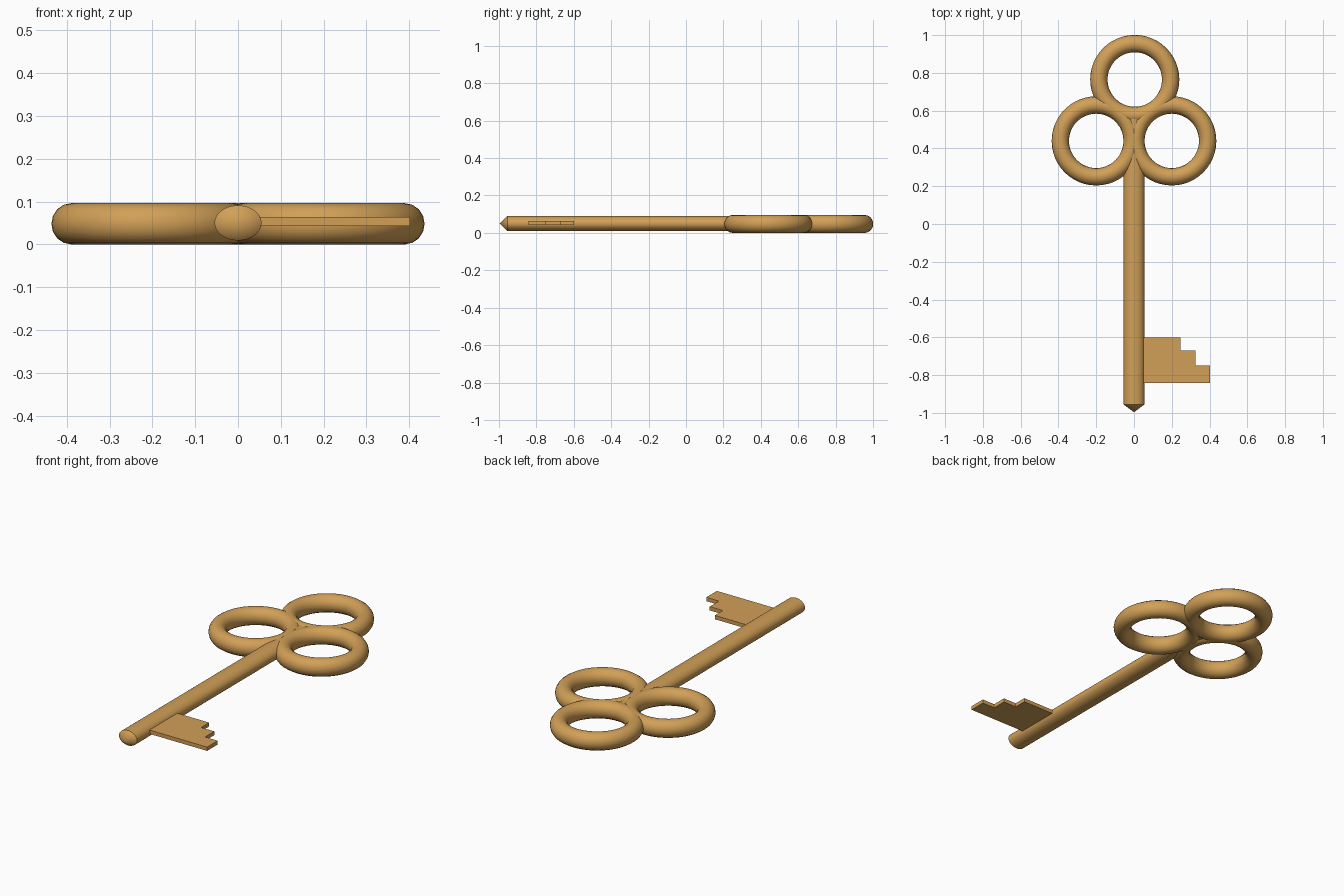
import bpy, bmesh, math

if "Cube" in bpy.data.objects:
    bpy.data.objects.remove(bpy.data.objects["Cube"])

gold = bpy.data.materials.new("warm_gold")
gold.diffuse_color = (0.64, 0.35, 0.095, 1)
gold.use_nodes = True
gold.node_tree.nodes["Principled BSDF"].inputs["Base Color"].default_value = gold.diffuse_color
MID_Z = 0.0485


def make_object(name, bm, smooth_angle=None):
    bmesh.ops.recalc_face_normals(bm, faces=bm.faces)
    mesh = bpy.data.meshes.new(name)
    bm.to_mesh(mesh)
    bm.free()
    mesh.materials.append(gold)
    obj = bpy.data.objects.new(name, mesh)
    bpy.context.collection.objects.link(obj)
    if smooth_angle:
        bpy.ops.object.select_all(action='DESELECT')
        obj.select_set(True)
        bpy.context.view_layer.objects.active = obj
        bpy.ops.object.shade_smooth_by_angle(angle=math.radians(smooth_angle))
    return obj


# Three bow rings forming a trefoil handle
for name, x, y in (("top_ring", 0.004, 0.765), ("left_ring", -0.2, 0.44), ("right_ring", 0.2, 0.44)):
    bpy.ops.mesh.primitive_torus_add(major_segments=48, minor_segments=16,
                                     major_radius=0.19, minor_radius=0.046,
                                     location=(x, y, MID_Z - 0.0005))
    ring = bpy.context.object
    ring.name = name
    ring.scale.z = 0.048 / 0.046
    ring.data.materials.append(gold)
    bpy.ops.object.shade_smooth_by_angle(angle=math.radians(60))

# Oval shaft with a short conical tip
bm = bmesh.new()
SIDES = 32
loops = []
for y in (0.56, -0.955):
    loops.append([bm.verts.new((0.055 * math.cos(2 * math.pi * i / SIDES), y,
                                0.05 + 0.041 * math.sin(2 * math.pi * i / SIDES)))
                  for i in range(SIDES)])
tip = bm.verts.new((0, -0.997, 0.05))
bm.faces.new(loops[0])
for i in range(SIDES):
    j = (i + 1) % SIDES
    bm.faces.new((loops[0][i], loops[0][j], loops[1][j], loops[1][i]))
    bm.faces.new((loops[1][i], loops[1][j], tip))
make_object("shaft", bm, 35)

# Flat stepped bit
bm = bmesh.new()
outline = [(0, -0.6), (0.245, -0.6), (0.245, -0.67), (0.325, -0.67),
           (0.325, -0.75), (0.402, -0.75), (0.402, -0.842), (0, -0.842)]
face = bm.faces.new([bm.verts.new((x, y, 0.043)) for x, y in outline])
geo = bmesh.ops.extrude_face_region(bm, geom=[face])["geom"]
bmesh.ops.translate(bm, verts=[g for g in geo if isinstance(g, bmesh.types.BMVert)],
                    vec=(0, 0, 0.021))
make_object("stepped_bit", bm)
